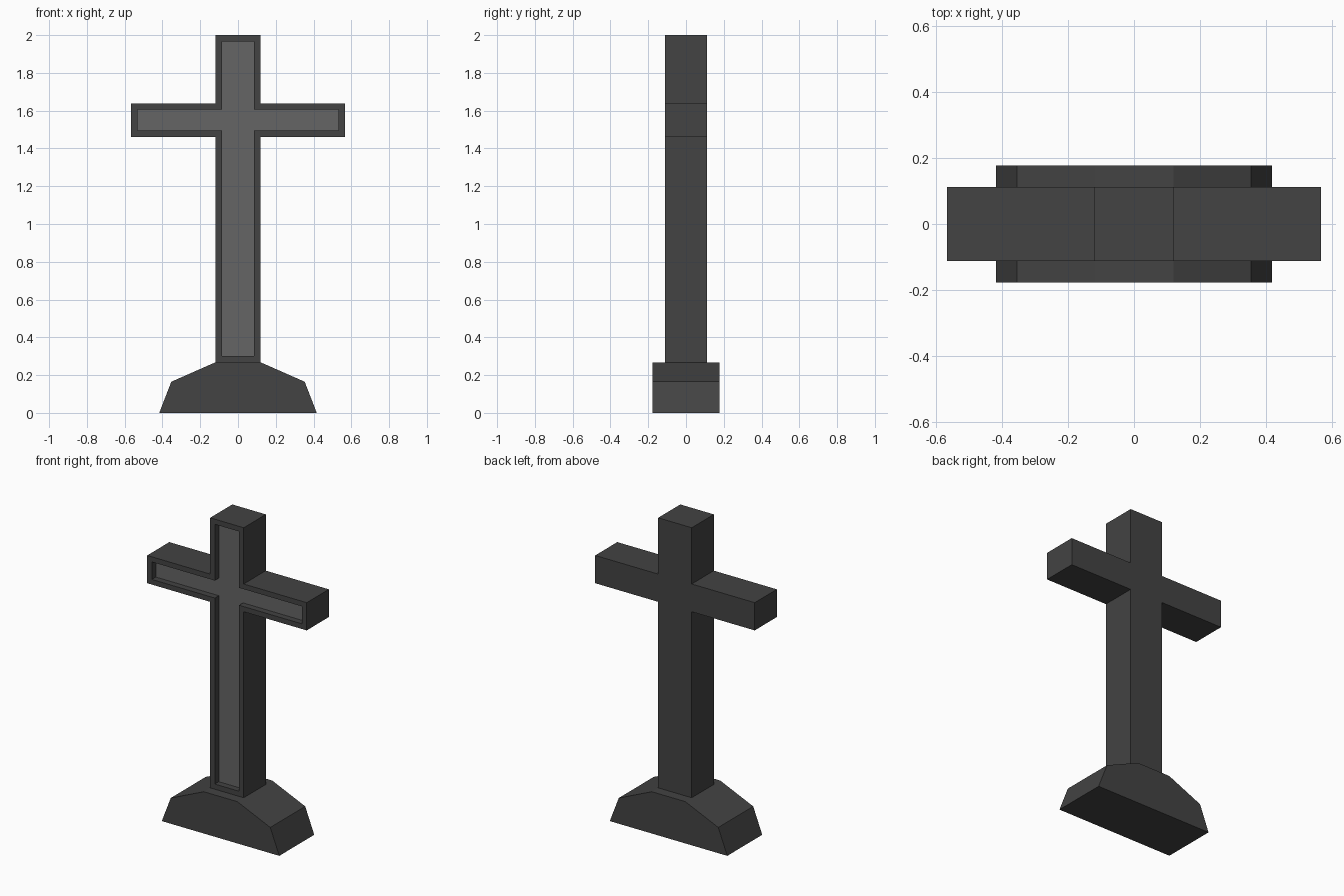
import bpy
import bmesh

if "Cube" in bpy.data.objects:
    bpy.data.objects.remove(bpy.data.objects["Cube"])


def material(name, value):
    m = bpy.data.materials.new(name)
    m.diffuse_color = (value, value, value, 1)
    m.use_nodes = True
    m.node_tree.nodes["Principled BSDF"].inputs["Base Color"].default_value = m.diffuse_color
    return m


stone = material("dark stone", 0.056)
panel = material("grey panel", 0.130)


def mirrored(half):
    """Close a right-hand half outline (bottom to top) with its mirror image."""
    return half + [(-x, z) for x, z in reversed(half)]


def prism(name, outline, half_depth):
    """Extrude an x/z outline from the front (-y) to the back."""
    bm = bmesh.new()
    front = bm.faces.new([bm.verts.new((x, -half_depth, z)) for x, z in outline])
    ext = bmesh.ops.extrude_face_region(bm, geom=[front], use_keep_orig=True)
    verts = [g for g in ext["geom"] if isinstance(g, bmesh.types.BMVert)]
    bmesh.ops.translate(bm, verts=verts, vec=(0, 2 * half_depth, 0))
    bmesh.ops.recalc_face_normals(bm, faces=bm.faces[:])
    mesh = bpy.data.meshes.new(name)
    ob = bpy.data.objects.new(name, mesh)
    bpy.context.collection.objects.link(ob)
    mesh.materials.append(stone)
    return ob, bm


# Sloped base
base, bm = prism("base", mirrored([(0.417, 0), (0.353, 0.165), (0.119, 0.268)]), 0.177)
bm.to_mesh(base.data)
bm.free()

# Cross: shaft and arms as one outline
cross, bm = prism("cross", mirrored([
    (0.119, 0.268), (0.119, 1.461), (0.566, 1.461),
    (0.566, 1.639), (0.119, 1.639), (0.119, 2.0)]), 0.112)
cross.data.materials.append(panel)

# Recessed lighter panel on the front
front = min(bm.faces, key=lambda f: f.calc_center_median().y)
bmesh.ops.inset_region(bm, faces=[front], thickness=0.033, use_even_offset=True)
front = max((f for f in bm.faces if f.normal.y < -0.9), key=lambda f: len(f.verts))
floor = bmesh.ops.extrude_discrete_faces(bm, faces=[front])["faces"][0]
bmesh.ops.translate(bm, verts=floor.verts[:], vec=(0, 0.04, 0))
floor.material_index = 1
bm.to_mesh(cross.data)
bm.free()
